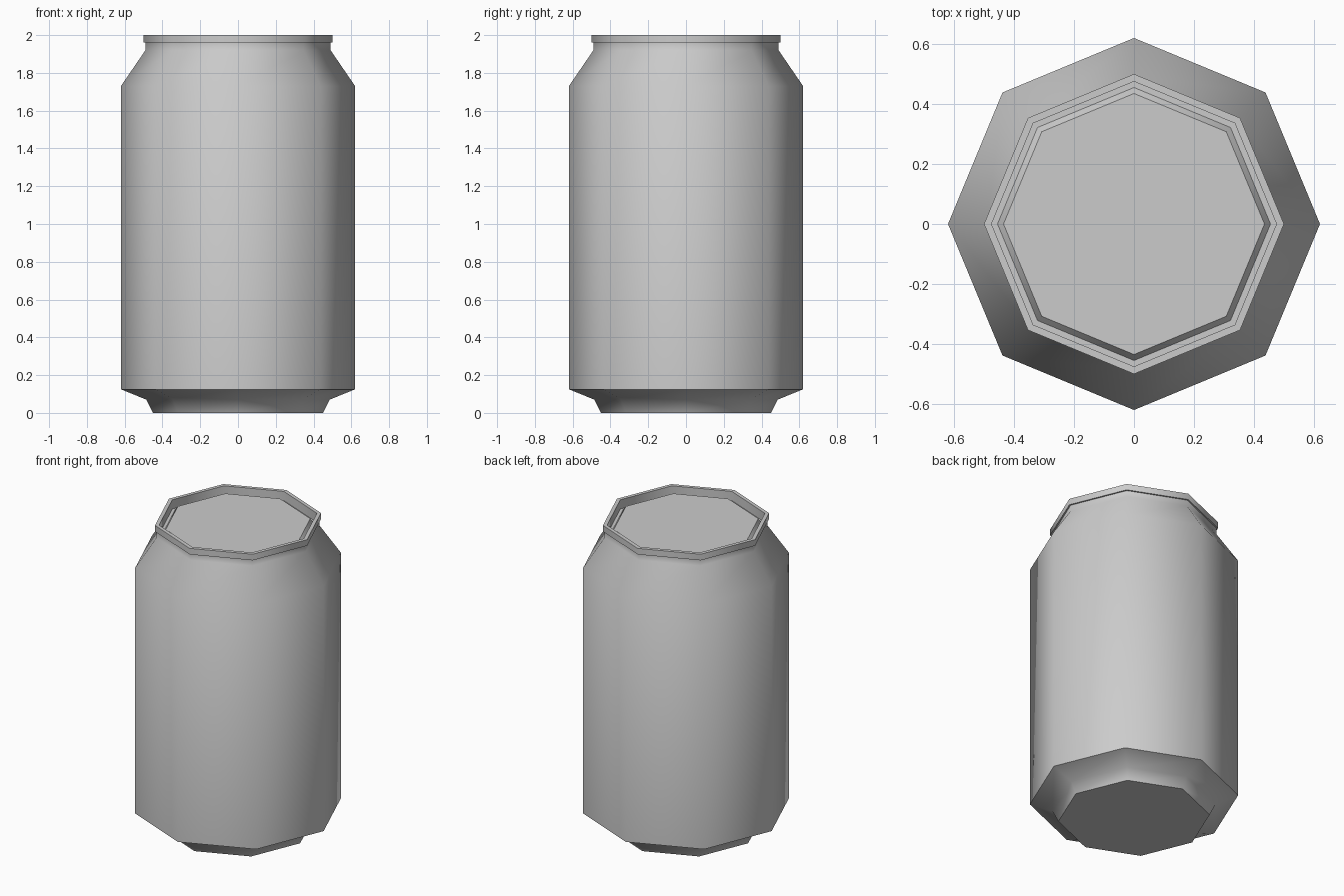
import bpy, bmesh, math

if "Cube" in bpy.data.objects:
    bpy.data.objects.remove(bpy.data.objects["Cube"])

SIDES = 8


def lathe(name, profile, cap_start=False, cap_end=False):
    """Revolve (radius, z) points, listed from bottom/outside to top/inside."""
    bm = bmesh.new()
    rings = []
    for r, z in profile:
        rings.append([bm.verts.new((r * math.cos(math.tau * i / SIDES),
                                    r * math.sin(math.tau * i / SIDES), z))
                      for i in range(SIDES)])
    for a, b in zip(rings, rings[1:]):
        for i in range(SIDES):
            j = (i + 1) % SIDES
            bm.faces.new((a[i], a[j], b[j], b[i]))
    if cap_start:
        bm.faces.new(rings[0][::-1])
    if cap_end:
        bm.faces.new(rings[-1])
    mesh = bpy.data.meshes.new(name)
    bm.to_mesh(mesh)
    bm.free()
    obj = bpy.data.objects.new(name, mesh)
    bpy.context.collection.objects.link(obj)
    bpy.ops.object.select_all(action='DESELECT')
    obj.select_set(True)
    bpy.context.view_layer.objects.active = obj
    bpy.ops.object.shade_smooth_by_angle(angle=math.radians(48))
    return obj


# Can body: base foot, lower taper, straight wall, shoulder and neck
lathe("can_body", [(0.45, 0), (0.485, 0.07), (0.62, 0.125), (0.62, 1.73),
                   (0.49, 1.92), (0.49, 1.96)], cap_start=True)

# Lid: rim, sunken groove and slightly raised centre panel
lathe("can_lid", [(0.49, 1.96), (0.50, 1.96), (0.50, 2.0), (0.475, 2.0),
                  (0.475, 1.94), (0.455, 1.94), (0.435, 1.968)], cap_end=True)
